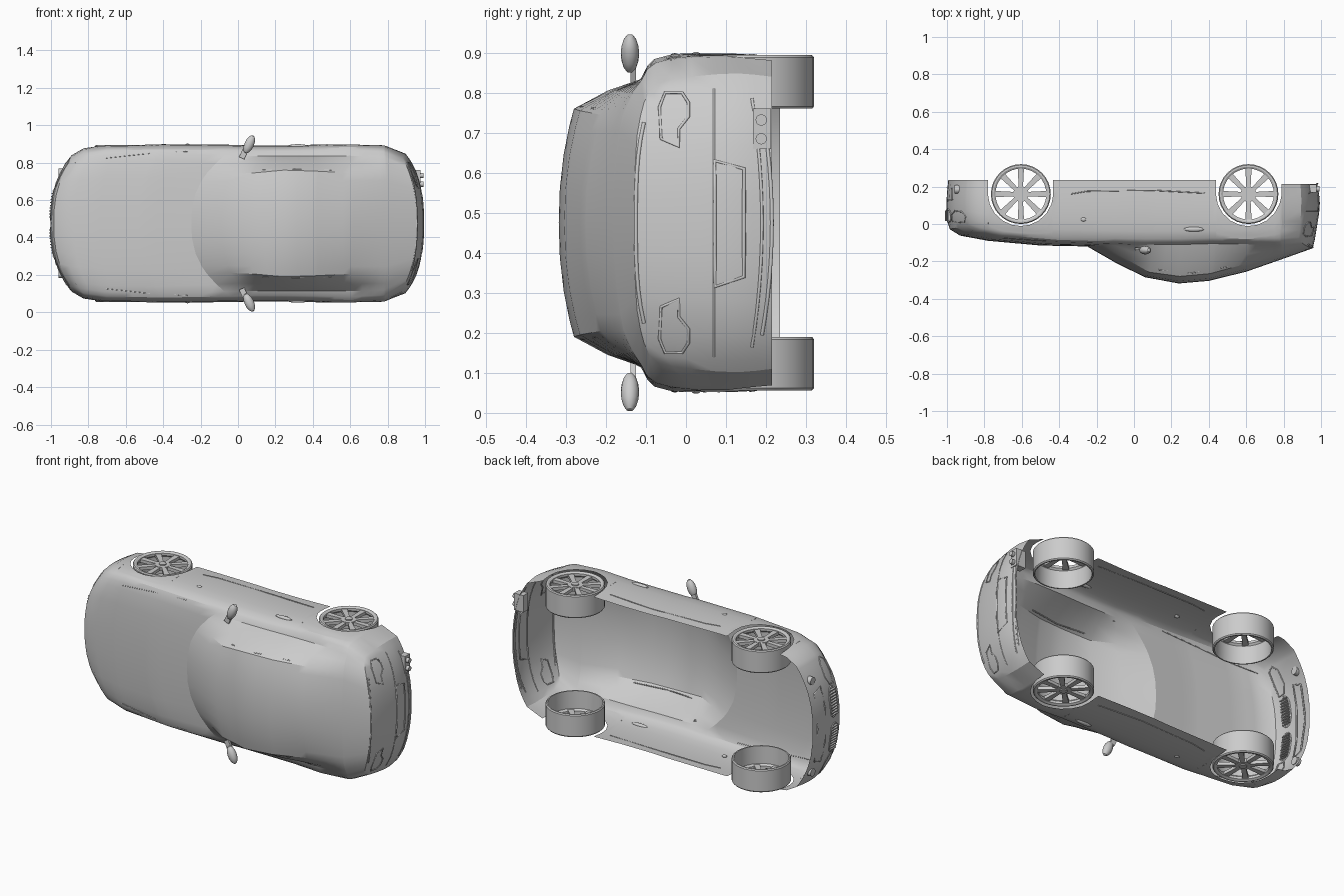
import bpy, bmesh, math
from mathutils import Vector, Matrix
from mathutils.bvhtree import BVHTree

if "Cube" in bpy.data.objects:
    bpy.data.objects.remove(bpy.data.objects["Cube"])

ZC = 0.475                       # car lies on its side: width runs along z
WHEELS = (-0.605, 0.612)
WHEEL_Y, ARCH_R = 0.162, 0.173


def finish(name, bm, angle=30):
    bmesh.ops.recalc_face_normals(bm, faces=bm.faces)
    me = bpy.data.meshes.new(name)
    bm.to_mesh(me)
    bm.free()
    ob = bpy.data.objects.new(name, me)
    bpy.context.collection.objects.link(ob)
    bpy.ops.object.select_all(action='DESELECT')
    ob.select_set(True)
    bpy.context.view_layer.objects.active = ob
    bpy.ops.object.shade_smooth_by_angle(angle=math.radians(angle))
    return ob


def lerp_table(table, x):
    x = min(max(x, table[0][0]), table[-1][0])
    for a, b in zip(table, table[1:]):
        if x <= b[0]:
            t = (x - a[0]) / (b[0] - a[0])
            return [p + (q - p) * t for p, q in zip(a, b)]


# ---- body shell: top sheet lofted over stations, wall dropped from its rim
# edge x, centre x, centre y, roof edge y, half w, belt y, half w, shoulder y, half w
KEYS = [
    (-.88, -.985, -.028, -.02, .25, -.01, .31, .0, .35),
    (-.82, -.93, -.062, -.055, .27, -.042, .345, -.02, .385),
    (-.70, -.78, -.09, -.082, .28, -.07, .365, -.045, .402),
    (-.40, -.50, -.115, -.107, .285, -.095, .375, -.07, .406),
    (-.02, -.25, -.12, -.113, .27, -.106, .365, -.08, .403),
    (.06, -.09, -.212, -.19, .265, -.112, .362, -.08, .400),
    (.12, .06, -.285, -.258, .27, -.11, .36, -.08, .400),
    (.25, .24, -.318, -.28, .285, -.11, .36, -.08, .400),
    (.42, .40, -.304, -.265, .28, -.105, .36, -.075, .404),
    (.60, .60, -.255, -.213, .27, -.108, .362, -.08, .409),
    (.78, .80, -.185, -.158, .27, -.112, .355, -.075, .400),
    (.88, .955, -.13, -.122, .22, -.105, .30, -.07, .35)]

arch = [w + ARCH_R * s for w in WHEELS
        for s in (-1.001, -.999, -.95, -.8, -.55, -.28, 0, .28, .55, .8, .95, .999, 1.001)]
xs = sorted([k[0] for k in KEYS if all(abs(k[0] - a) > .01 for a in arch)]
            + arch + [-.3, -.2, -.1, .18, .33])
xs = [x for x in xs if -.88 <= x <= .88]


def station(xe):
    _, xc, yc, yr, wr, yb, wb, ys, ws = lerp_table(KEYS, xe)
    half = [(z * wr, yc + (yr - yc) * z ** 2.2) for z in (0, .3, .6, .85, 1)]
    half += [((wr + wb) / 2 + .008, (yr + yb) / 2), (wb, yb),
             ((wb + ws) / 2 + .006, yb * .6 + ys * .4), (ws, ys)]
    full = [(-z, y) for z, y in half[:0:-1]] + half
    return [Vector((xc + (xe - xc) * (abs(z) / ws) ** 2.5, y, ZC + z)) for z, y in full]


def bottom(x, side):
    y = .235 if x < .7 else .215
    if side:
        for w in WHEELS:
            if abs(x - w) < ARCH_R:
                y = min(y, WHEEL_Y - math.sqrt(ARCH_R ** 2 - (x - w) ** 2))
    return y


BULGE = [(0, 0), (.13, .011), (.35, .018), (.65, .017), (1, .008)]
REAR = [(0, 0), (.13, .012), (.5, .034), (.7, .04), (1, .022)]
bm = bmesh.new()
grid = [[bm.verts.new(p) for p in station(x)] for x in xs]
for a, b in zip(grid, grid[1:]):
    for j in range(len(a) - 1):
        bm.faces.new((a[j], a[j + 1], b[j + 1], b[j]))
rim = grid[0][:] + [r[-1] for r in grid[1:-1]] + grid[-1][::-1] + [r[0] for r in grid[-2:0:-1]]
n = len(rim)
columns = []
for i, v in enumerate(rim):
    d = rim[(i + 1) % n].co - rim[i - 1].co
    out = Vector((-d.z, 0, d.x)).normalized()
    if out.dot(v.co - Vector((v.co.x * .5, v.co.y, ZC))) < 0:
        out = -out
    yb = bottom(v.co.x, abs(v.co.z - ZC) > .3)
    col = [v]
    for t in (.13, .3, .5, .7, .86, 1):
        y = v.co.y + (yb - v.co.y) * t
        f = (y - v.co.y) / (.235 - v.co.y)
        rear = min(max((v.co.x - .84) / .08, 0), 1)
        off = lerp_table(BULGE, f)[1] * (1 - rear) + lerp_table(REAR, f)[1] * rear
        p = v.co + out * off
        col.append(bm.verts.new((p.x, y, p.z)))
    columns.append(col)
for i in range(n):
    a, b = columns[i], columns[(i + 1) % n]
    for k in range(6):
        bm.faces.new((a[k], b[k], b[k + 1], a[k + 1]))
tree = BVHTree.FromBMesh(bm)
finish("body_shell", bm, 28)


# ---- helpers for details placed on the shell
def project(p, direction):
    d = Vector(direction)
    hit = tree.ray_cast(Vector(p) - d * 2, d)[0]
    return hit


def trim(name, pts, direction, r=.004, closed=True):
    hits = [h for h in (project(p, direction) for p in pts) if h]
    if len(hits) < 2:
        return
    cu = bpy.data.curves.new(name, 'CURVE')
    cu.dimensions = '3D'
    cu.bevel_depth, cu.bevel_resolution = r, 1
    sp = cu.splines.new('POLY')
    sp.points.add(len(hits) - 1)
    for q, h in zip(sp.points, hits):
        q.co = (*h, 1)
    sp.use_cyclic_u = closed
    bpy.context.collection.objects.link(bpy.data.objects.new(name, cu))


def solid(name, kind, loc, size, rot=Matrix()):
    bm = bmesh.new()
    if kind == 'box':
        bmesh.ops.create_cube(bm, size=1)
    elif kind == 'ball':
        bmesh.ops.create_uvsphere(bm, u_segments=14, v_segments=8, radius=.5)
    else:
        bmesh.ops.create_cone(bm, cap_ends=True, segments=20, radius1=.5, radius2=.5, depth=1)
    bm.transform(Matrix.Translation(loc) @ rot @ Matrix.Diagonal((*size, 1)))
    return finish(name, bm)


RX = Matrix.Rotation(math.pi / 2, 4, 'Y')

# ---- wheels: open barrel, rim lip, eight spokes, hub
BARREL = [(.146, 0), (.155, 0), (.16, .006), (.16, .128), (.155, .134), (.148, .134),
          (.146, .03), (.136, .02), (.136, .006)]
for wx in WHEELS:
    for s in (-1, 1):
        bm = bmesh.new()
        face = .419
        rings = []
        for i in range(32):
            a = math.tau * i / 32
            rings.append([bm.verts.new((wx + r * math.cos(a), WHEEL_Y - .002 + r * math.sin(a),
                                        ZC + s * (face - d))) for r, d in BARREL])
        m = len(BARREL)
        for i in range(32):
            a, b = rings[i], rings[(i + 1) % 32]
            for k in range(m):
                bm.faces.new((a[k], b[k], b[(k + 1) % m], a[(k + 1) % m]))
        hub = Matrix.Translation((wx, WHEEL_Y - .002, ZC + s * (face - .018)))
        for i in range(8):
            vs = bmesh.ops.create_cube(bm, size=1)['verts']
            for v in vs:
                v.co = Vector((.085 + v.co.x * .115, v.co.y * (.028 + .012 * v.co.x), v.co.z * .018))
            bmesh.ops.transform(bm, verts=vs, matrix=hub @ Matrix.Rotation(math.tau * i / 8, 4, 'Z'))
        for r, depth in ((.042, .022), (.02, .034)):
            bmesh.ops.create_cone(bm, cap_ends=True, segments=20, radius1=r, radius2=r,
                                  depth=depth, matrix=hub)
        finish("wheel", bm)

for s in (-1, 1):
    # mirrors
    tilt = Matrix.Rotation(s * .42, 4, 'Y')
    solid("side_mirror", 'ball', (.06, -.14, ZC + s * .423), (.052, .046, .104), tilt)
    solid("mirror_arm", 'box', (.03, -.132, ZC + s * .372), (.03, .014, .05), tilt)
    # door handle and side marker
    solid("door_handle", 'ball', (.32, -.028, ZC + s * .414), (.11, .026, .02))
    solid("side_marker", 'ball', (-.27, .025, ZC + s * .419), (.03, .024, .016))
    # door crease and roof drip line
    trim("side_crease", [(-.35 + .07 * i, .165 + .012 * math.cos(i), ZC) for i in range(1)], (0, 0, s))
    trim("sill_crease", [(-.34, .16, ZC + s), (-.25, .175, ZC + s), (.1, .18, ZC + s),
                         (.38, .165, ZC + s)], (0, 0, -s), .003, False)
    trim("roof_drip", [(.13, -1, ZC + s * .287), (.3, -1, ZC + s * .29), (.5, -1, ZC + s * .285)],
         (0, 1, 0), .003, False)
    trim("hood_seam", [(-.87, -1, ZC + s * .325), (-.7, -1, ZC + s * .35), (-.5, -1, ZC + s * .372),
                       (-.27, -1, ZC + s * .385)], (0, 1, 0), .002, False)
    # tail lights
    trim("tail_light", [(1, y, ZC + s * z) for y, z in
         ((-.062, .21), (-.066, .29), (-.052, .325), (-.01, .325), (.006, .30), (.006, .265),
          (-.018, .235), (-.018, .19))], (-1, 0, 0), .004)
    # headlights
    trim("headlight", [(-1, y, ZC + s * z) for y, z in
         ((.015, .20), (.008, .26), (.012, .325), (.04, .345), (.065, .32), (.07, .25), (.05, .205))],
         (1, 0, 0), .004)
    # front grille halves with fins
    oval = [(-1, .045 + .032 * math.sin(a), ZC + s * .105 + .085 * math.copysign(abs(math.cos(a)) ** .6, math.cos(a)))
            for a in (math.tau * i / 20 for i in range(20))]
    trim("grille_frame", oval, (1, 0, 0), .005)
    for i in range(10):
        z = ZC + s * (.035 + .0155 * i)
        h = project((-1, .045, z), (1, 0, 0))
        if h:
            solid("grille_fin", 'box', h, (.022, .056, .005))
    # front bumper lamps
    solid("fog_lamp", 'cyl', (-.945, .185, ZC + s * .27), (.045, .045, .03), RX)

# ---- front intake and rear bumper trims
trim("front_intake", [(-1, y, ZC + z) for y, z in
     ((.13, -.22), (.125, -.1), (.125, .1), (.13, .22), (.19, .2), (.195, 0), (.19, -.2))],
     (1, 0, 0), .005)
trim("plate_recess", [(1, y, ZC + z) for y, z in
     ((.072, -.16), (.072, -.08), (.072, .08), (.072, .155), (.145, .135), (.145, .07), (.145, -.07), (.145, -.135))],
     (-1, 0, 0), .005)
for y0, w, r in ((.07, .335, .003), (.165, .31, .004), (.19, .28, .005)):
    trim("rear_bumper_groove", [(1, y0 + .025 * (1 - (i / 6) ** 2) * (y0 > .1) - .0, ZC + w * i / 6)
         for i in range(-6, 7)], (-1, 0, 0), r, False)
trim("tail_edge", [(1, -.125 + .02 * abs(i / 6) ** 3, ZC + .25 * i / 6) for i in range(-6, 7)],
     (-1, 0, 0), .005, False)

# ---- exhaust pair
solid("exhaust_surround", 'box', (.945, .19, .71), (.06, .045, .10))
for z in (.685, .732):
    solid("exhaust_pipe", 'cyl', (.955, .188, z), (.028, .028, .075), RX)
